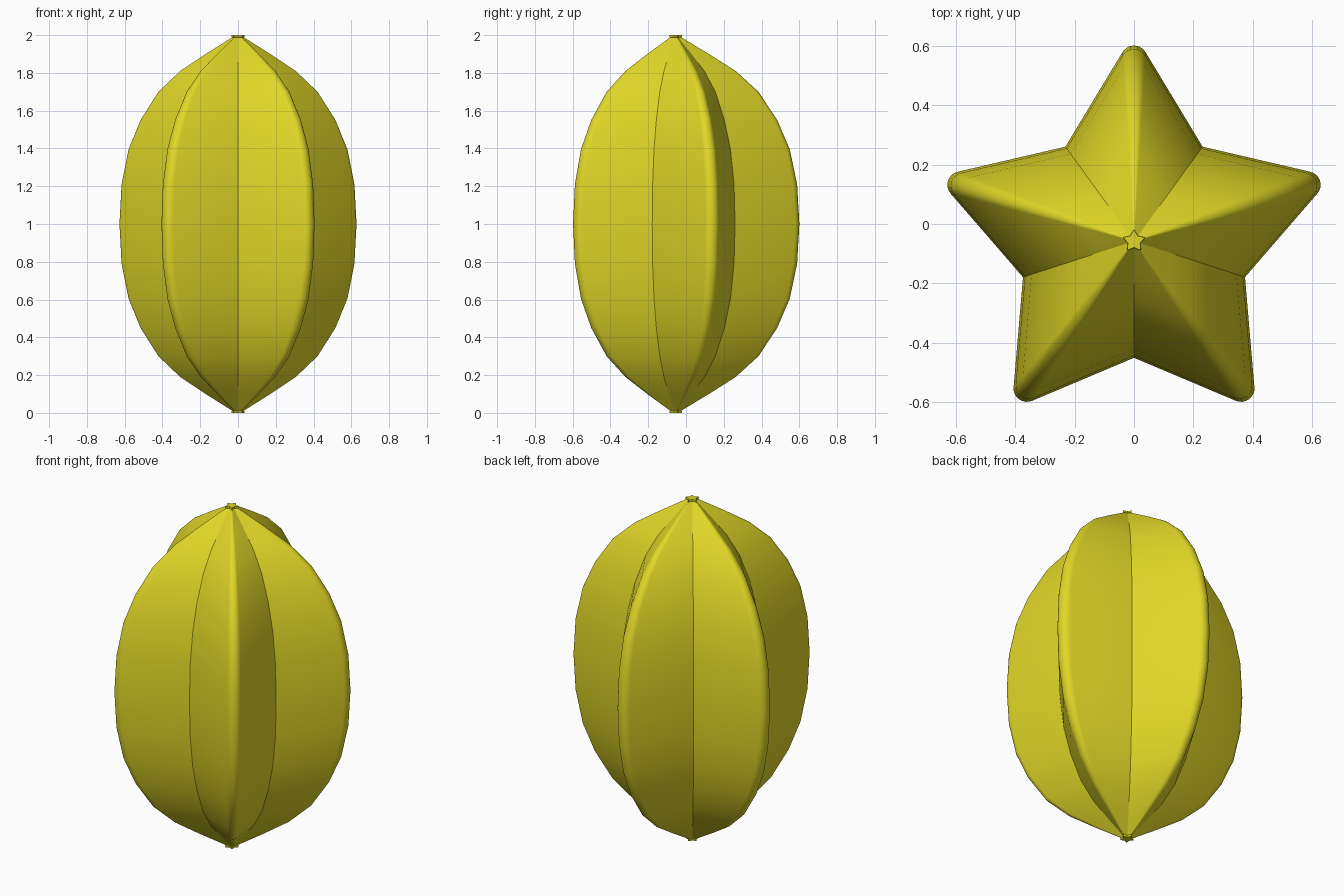
import bpy, bmesh
from math import sin, cos, pi, radians

if "Cube" in bpy.data.objects:
    bpy.data.objects.remove(bpy.data.objects["Cube"])

CY = -0.0575            # star centre in y
INNER, APEX = 0.3925, 0.70   # valley radius, unrounded rib radius
RHO, HALF = 0.045, radians(31)  # rib rounding radius, rib half angle
STEPS = 8

# Star cross-section with rounded ribs and sharp valleys
section = []
for i in range(5):
    a = pi / 2 + i * 2 * pi / 5
    d = APEX - RHO / sin(HALF)
    span = pi / 2 - HALF
    for k in range(STEPS + 1):
        t = a - span + 2 * span * k / STEPS
        section.append((d * cos(a) + RHO * cos(t), d * sin(a) + RHO * sin(t)))
    v = a + pi / 5
    section.append((INNER * cos(v), INNER * sin(v)))

# Lengthwise profile: (height above the middle, section scale)
upper = [(0.21, 0.982), (0.395, 0.923), (0.55, 0.822), (0.70, 0.671),
         (0.81, 0.487), (0.90, 0.272), (0.988, 0.05), (0.99, 0.057), (1.0, 0.055)]
profile = [(-h, s) for h, s in reversed(upper)] + [(0, 1.0)] + upper

# Loft the fruit body
bm = bmesh.new()
rings = [[bm.verts.new((x * s, y * s + CY, 1 + h)) for x, y in section]
         for h, s in profile]
n = len(section)
for lo, hi in zip(rings, rings[1:]):
    for j in range(n):
        k = (j + 1) % n
        bm.faces.new((lo[j], lo[k], hi[k], hi[j]))
bm.faces.new(rings[-1])
bm.faces.new(list(reversed(rings[0])))
bmesh.ops.recalc_face_normals(bm, faces=bm.faces)

mesh = bpy.data.meshes.new("star_fruit")
bm.to_mesh(mesh)
bm.free()
fruit = bpy.data.objects.new("star_fruit", mesh)
bpy.context.collection.objects.link(fruit)

# Yellow skin
skin = bpy.data.materials.new("yellow_skin")
skin.diffuse_color = (0.75, 0.68, 0.02, 1)
skin.use_nodes = True
skin.node_tree.nodes["Principled BSDF"].inputs["Base Color"].default_value = skin.diffuse_color
mesh.materials.append(skin)

# Smooth ribs, sharp valleys
bpy.context.view_layer.objects.active = fruit
fruit.select_set(True)
bpy.ops.object.shade_smooth_by_angle(angle=radians(32))
